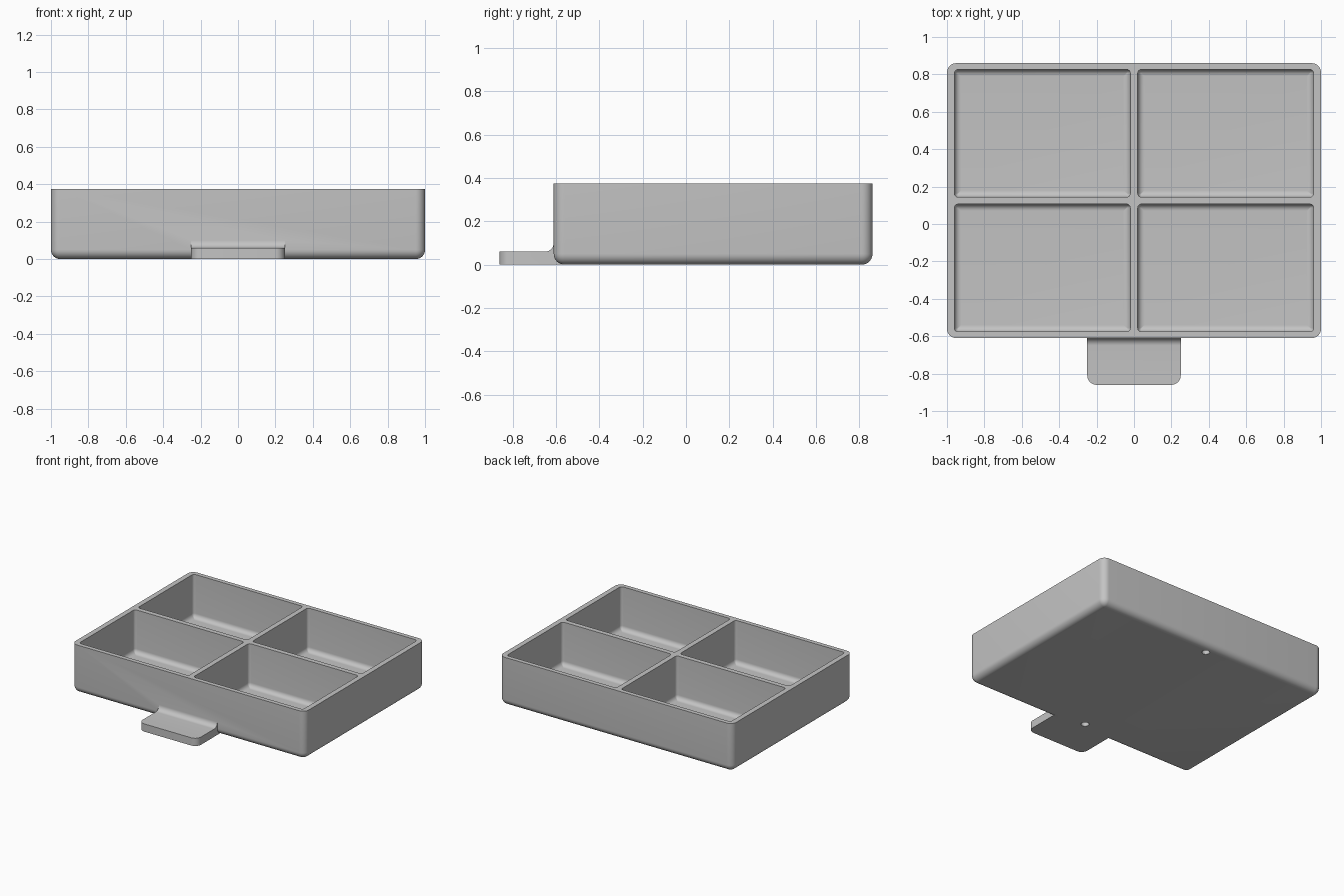
import bpy, bmesh, math
from mathutils import Vector

if "Cube" in bpy.data.objects:
    bpy.data.objects.remove(bpy.data.objects["Cube"], do_unlink=True)

grey = bpy.data.materials.new("light grey")
grey.use_nodes = True
colour = (0.55, 0.55, 0.55, 1)
grey.diffuse_color = colour
grey.node_tree.nodes["Principled BSDF"].inputs["Base Color"].default_value = colour

FRONT, BACK, HEIGHT = -0.61, 0.86, 0.375
MID = (FRONT + BACK) / 2


def finish(name, bm):
    bmesh.ops.recalc_face_normals(bm, faces=bm.faces)
    mesh = bpy.data.meshes.new(name)
    bm.to_mesh(mesh)
    bm.free()
    mesh.materials.append(grey)
    obj = bpy.data.objects.new(name, mesh)
    bpy.context.collection.objects.link(obj)
    return obj


def rounded_ring(bm, half_x, half_y, r, z, centre, steps=8):
    """Ring of vertices around a rounded rectangle."""
    ring = []
    for quarter, (sx, sy) in enumerate([(1, 1), (-1, 1), (-1, -1), (1, -1)]):
        for i in range(steps + 1):
            a = math.pi / 2 * (quarter + i / steps)
            ring.append(bm.verts.new((centre[0] + sx * (half_x - r) + r * math.cos(a),
                                      centre[1] + sy * (half_y - r) + r * math.sin(a), z)))
    return ring


def rounded_block(name, half_x, half_y, corner, fillet, z0, z1, centre, steps=8):
    """Upright block with rounded corners and a rounded bottom edge."""
    bm = bmesh.new()
    rings = []
    for i in range(steps + 1):
        a = math.pi / 2 * i / steps
        inset = fillet * (1 - math.sin(a))
        rings.append(rounded_ring(bm, half_x - inset, half_y - inset,
                                  max(corner - inset, 0.003),
                                  z0 + fillet * (1 - math.cos(a)), centre))
    rings.append(rounded_ring(bm, half_x, half_y, corner, z1, centre))
    for low, high in zip(rings, rings[1:]):
        for i in range(len(low)):
            j = (i + 1) % len(low)
            bm.faces.new((low[i], low[j], high[j], high[i]))
    bm.faces.new(rings[0])
    bm.faces.new(rings[-1])
    return finish(name, bm)


def combine(target, other, operation):
    mod = target.modifiers.new(other.name, "BOOLEAN")
    mod.operation, mod.solver, mod.object = operation, "EXACT", other
    bpy.context.view_layer.objects.active = target
    bpy.ops.object.modifier_apply(modifier=mod.name)
    bpy.data.objects.remove(other, do_unlink=True)


# Tray body
tray = rounded_block("tray", 1, (BACK - FRONT) / 2, 0.05, 0.05, 0, HEIGHT, (0, MID))

# Front tab: side profile with a concave fillet against the tray wall
fillet = 0.04
profile = [(-0.86, 0), (-0.86, 0.06)]
for i in range(9):
    a = math.pi / 2 * i / 8
    profile.append((FRONT - fillet + fillet * math.sin(a), 0.06 + fillet * (1 - math.cos(a))))
profile += [(-0.59, 0.1), (-0.59, 0.03), (-0.555, 0.02), (-0.555, 0)]
bm = bmesh.new()
side = bm.faces.new([bm.verts.new((-0.25, y, z)) for y, z in profile])
extruded = bmesh.ops.extrude_face_region(bm, geom=[side])["geom"]
bmesh.ops.translate(bm, vec=Vector((0.5, 0, 0)),
                    verts=[v for v in extruded if isinstance(v, bmesh.types.BMVert)])
# Round the two outer corners of the tab
corners = [e for e in bm.edges if all(v.co.y < -0.855 for v in e.verts)
           and abs(e.verts[0].co.x - e.verts[1].co.x) < 0.01]
bmesh.ops.bevel(bm, geom=corners, offset=0.05, segments=8, profile=0.5, affect="EDGES")
combine(tray, finish("front_tab", bm), "UNION")

# Four compartments
for x in (-0.49, 0.49):
    for y in (-0.235, 0.485):
        pocket = rounded_block("compartment_cutter", 0.47, 0.341, 0.02, 0.035,
                               0.04, HEIGHT + 0.1, (x, y))
        pocket.hide_render = True
        combine(tray, pocket, "DIFFERENCE")

# Two small blind holes underneath
for y in (MID - 0.66, MID + 0.66):
    bm = bmesh.new()
    bmesh.ops.create_cone(bm, cap_ends=True, segments=24, radius1=0.028, radius2=0.028, depth=0.06)
    bmesh.ops.translate(bm, verts=bm.verts, vec=(0, y, 0))
    hole = finish("hole_cutter", bm)
    hole.hide_render = True
    combine(tray, hole, "DIFFERENCE")

# Smooth shading with crisp edges
bpy.ops.object.select_all(action="DESELECT")
tray.select_set(True)
bpy.context.view_layer.objects.active = tray
bpy.ops.object.shade_smooth_by_angle(angle=math.radians(35))
